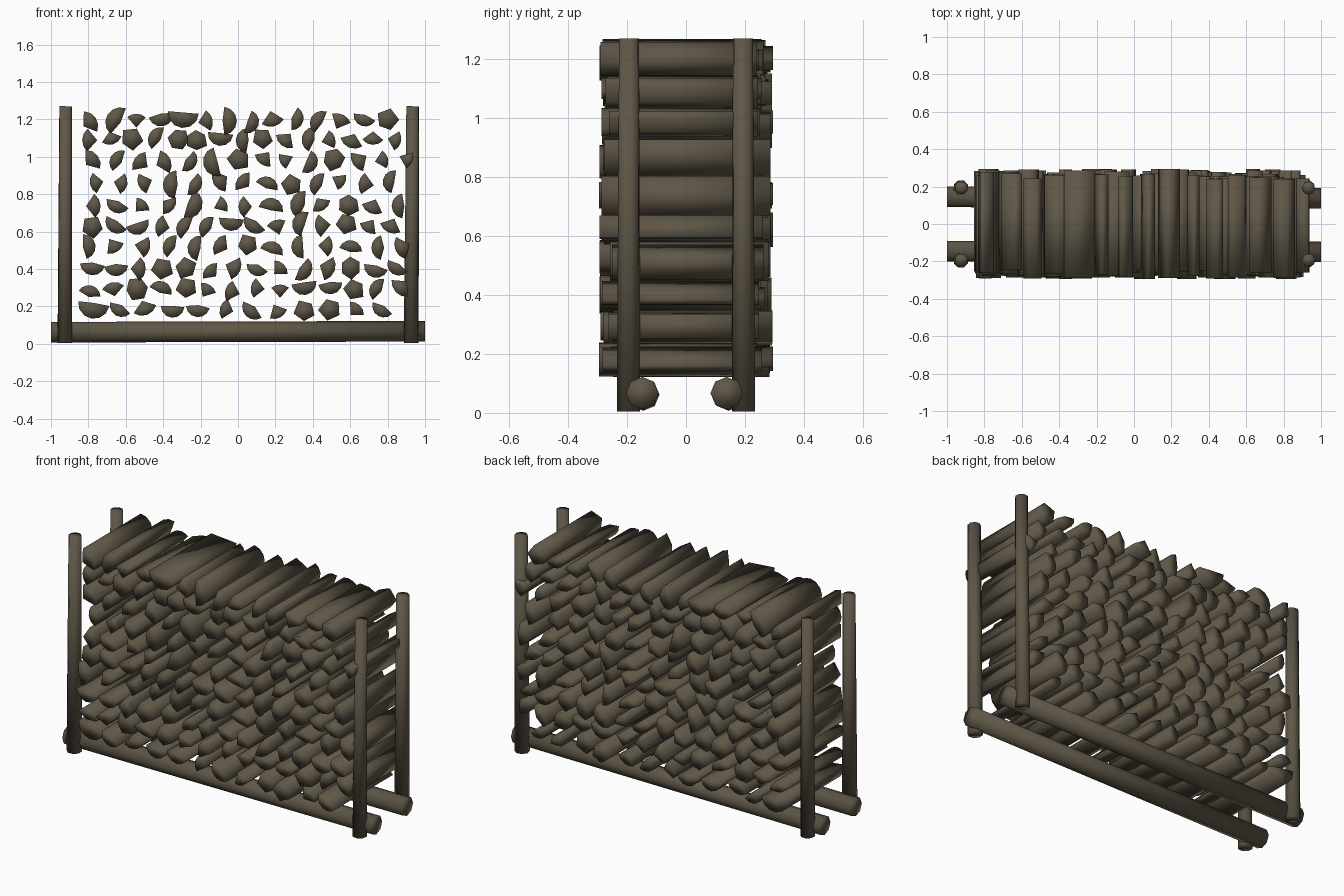
import bpy, math, random
from mathutils import Vector

if "Cube" in bpy.data.objects:
    bpy.data.objects.remove(bpy.data.objects["Cube"])

random.seed(11)
wood = bpy.data.materials.new("weathered brown wood")
wood.diffuse_color = (0.115, 0.095, 0.064, 1)
wood.use_nodes = True
wood.node_tree.nodes["Principled BSDF"].inputs["Base Color"].default_value = wood.diffuse_color


def loft(name, a, b):
    """Smooth-shaded closed solid between two matching rings of points."""
    n = len(a)
    faces = [tuple(range(n))[::-1], tuple(range(n, 2 * n))]
    faces += [(i, (i + 1) % n, n + (i + 1) % n, n + i) for i in range(n)]
    me = bpy.data.meshes.new(name)
    me.from_pydata(a + b, [], faces)
    me.materials.append(wood)
    me.shade_smooth()
    ob = bpy.data.objects.new(name, me)
    bpy.context.collection.objects.link(ob)
    return ob


def pole(name, p, q, r0, r1, sides=8):
    p, q = Vector(p), Vector(q)
    rot = (q - p).to_track_quat('Z', 'Y')
    ring = [(math.cos(t), math.sin(t)) for t in
            (math.tau * i / sides for i in range(sides))]
    return loft(name, [p + rot @ Vector((r0 * c, r0 * s, 0)) for c, s in ring],
                [q + rot @ Vector((r1 * c, r1 * s, 0)) for c, s in ring])


# Ground rails
pole("front_rail", (-1, -0.145, 0.062), (1, -0.148, 0.067), 0.055, 0.055)
pole("back_rail", (-1, 0.145, 0.062), (1, 0.138, 0.067), 0.055, 0.055)

# Four upright posts, slightly tapered
for sx, side in ((-1, "left"), (1, "right")):
    for sy, end in ((-1, "front"), (1, "back")):
        pole(f"{end}_{side}_post", (sx * 0.926, sy * 0.195, 0.005),
             (sx * 0.928 + 0.006, sy * 0.193, 1.27), 0.041, 0.035)


# Split log cross-sections, centred on their own bounds
def profile(kind):
    if kind == 'p':        # blocky split core
        n = random.choice((5, 5, 6))
        turn = random.uniform(0, math.tau)
        pts = [(random.uniform(0.052, 0.066), turn + math.tau * i / n) for i in range(n)]
    elif kind == 'q':      # wedge with bark on the arc
        span = math.radians(random.uniform(70, 110))
        turn = random.uniform(0, math.tau)
        r = random.uniform(0.07, 0.085)
        pts = [(0, 0)] + [(r, turn + span * i / 4) for i in range(5)]
    else:                  # half round: wide (h) or tall (v), big when capital
        r = random.uniform(0.062, 0.07) * (1.22 if kind.isupper() else 1)
        base = random.choice((90, 270)) if kind in 'vV' else random.choice((180, 180, 0))
        turn = math.radians(base + random.uniform(-28, 20))
        span = math.radians(random.uniform(145, 180))
        pts = [(0, 0)] + [(r, turn + span * i / 6) for i in range(7)]
    pts = [(r * math.cos(t), r * math.sin(t)) for r, t in pts]
    cx, cz = ((min(c) + max(c)) / 2 for c in zip(*pts))
    return [(x - cx, z - cz) for x, z in pts]


# Rows of stacked logs: height, first x, last x, kinds from left to right
rows = [
    (0.18, -0.77, 0.77, "Hhqhhqhqppqh"),
    (0.29, -0.79, 0.87, "hqphpqqqqhhpvq"),
    (0.40, -0.78, 0.86, "hhqppqqhqvqphh"),
    (0.52, -0.79, 0.88, "vqqvvqphvqhvq"),
    (0.63, -0.78, 0.82, "phhqvvhhqvqpqq"),
    (0.74, -0.78, 0.86, "qhqqVqqhVqpqv"),
    (0.86, -0.76, 0.81, "qqqVvqqhpvqqv"),
    (0.98, -0.78, 0.90, "qvqqvVpqqvpqqq"),
    (1.09, -0.79, 0.83, "qqpvpphvpqvqqqq"),
    (1.195, -0.78, 0.80, "qVqhHqVvqvvqhp"),
]
for row, (z, x0, x1, kinds) in enumerate(rows):
    for i, kind in enumerate(kinds):
        x = x0 + (x1 - x0) * i / (len(kinds) - 1) + random.uniform(-0.008, 0.008)
        h = z + random.uniform(-0.01, 0.01)
        ring = profile(kind)
        front, back = -random.uniform(0.245, 0.295), random.uniform(0.24, 0.295)
        loft(f"split_log_{row + 1}_{i + 1}",
             [Vector((x + u, back, h + w)) for u, w in ring],
             [Vector((x + u, front, h + w)) for u, w in ring])
